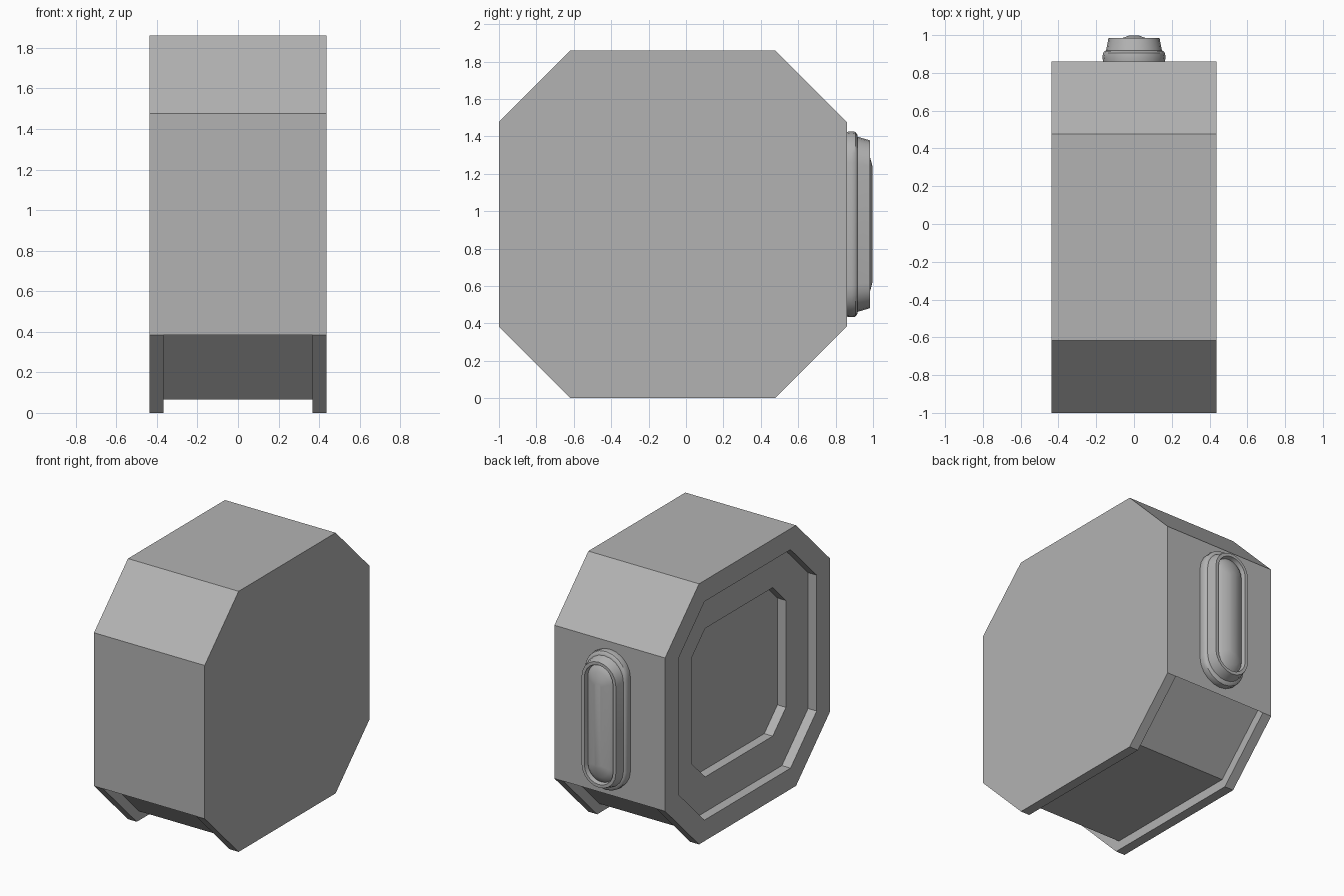
import bpy, bmesh, math

if "Cube" in bpy.data.objects:
    bpy.data.objects.remove(bpy.data.objects["Cube"])

CY, CZ = -0.07, 0.93          # centre of the octagonal side profile

# Darker grey for the whole model
grey = bpy.data.materials.new("dark_grey")
grey.diffuse_color = (0.45, 0.45, 0.45, 1)
grey.use_nodes = True
grey.node_tree.nodes["Principled BSDF"].inputs["Base Color"].default_value = grey.diffuse_color


def octagon(inset=0.0):
    a, h = 0.93 - inset, 0.547 - inset * math.tan(math.pi / 8)
    pts = [(a, -h), (a, h), (h, a), (-h, a), (-a, h), (-a, -h), (-h, -a), (h, -a)]
    return [(CY + y, CZ + z) for y, z in pts]


def ring(bm, x, pts):
    return [bm.verts.new((x, y, z)) for y, z in pts]


def bridge(bm, a, b, skip=()):
    n = len(a)
    for i in range(n):
        if i not in skip:
            j = (i + 1) % n
            bm.faces.new((a[i], a[j], b[j], b[i]))


def finish(bm, name):
    bmesh.ops.recalc_face_normals(bm, faces=bm.faces[:])
    me = bpy.data.meshes.new(name)
    bm.to_mesh(me)
    bm.free()
    me.materials.append(grey)
    ob = bpy.data.objects.new(name, me)
    bpy.context.collection.objects.link(ob)
    return ob


# Octagonal case: outer skin, then a two-step recess on the left side
bm = bmesh.new()
steps = [(0.437, 0), (0.367, 0), (-0.367, 0), (-0.437, 0),
         (-0.437, 0.15), (-0.369, 0.15), (-0.369, 0.4), (-0.302, 0.4)]
rings = [ring(bm, x, octagon(d)) for x, d in steps]
bottom = (5, 6, 7)
for k in range(len(rings) - 1):
    bridge(bm, rings[k], rings[k + 1], bottom if k == 1 else ())
bm.faces.new(rings[0])
bm.faces.new(rings[-1])

# Recessed underside between the two side flanges
depth = 0.065
c = depth * math.sqrt(0.5)
o, inner = octagon(), octagon(depth)
path = [(o[5][0] + c, o[5][1] + c), inner[6], inner[7], (o[0][0] - c, o[0][1] + c)]
outer_a, outer_b = ([r[i] for i in (5, 6, 7, 0)] for r in rings[1:3])
inner_a, inner_b = (ring(bm, x, path) for x in (0.367, -0.367))
for a, b in ((outer_a, inner_a), (inner_a, inner_b), (inner_b, outer_b)):
    bridge(bm, a, b, (3,))
for k in (0, 3):
    bm.faces.new((outer_a[k], inner_a[k], inner_b[k], outer_b[k]))

# Join the coplanar strips of the outer skin
seams = [bm.edges.get((r[i], r[i + 1])) for r in rings[1:3] for i in range(5)]
bmesh.ops.dissolve_edges(bm, edges=seams, use_verts=True)
finish(bm, "octagonal_case")


# Rounded oblong button on the back: stadium rings of (radius, y, half length)
def stadium(r, half, seg=10):
    pts = []
    for side in (0, 1):
        for i in range(seg + 1):
            t = math.pi * (side + i / seg)
            pts.append((r * math.cos(t), CZ + r * math.sin(t) + (-half if side else half)))
    return pts


profile = [(0.164, 0.86, 0.33), (0.167, 0.885, 0.33), (0.164, 0.905, 0.33),
           (0.155, 0.916, 0.325), (0.148, 0.918, 0.32), (0.135, 0.985, 0.313),
           (0.113, 0.985, 0.313), (0.106, 0.955, 0.313), (0.095, 0.967, 0.308),
           (0.075, 0.98, 0.3), (0.05, 0.989, 0.29), (0.025, 0.998, 0.28)]
bm = bmesh.new()
loops = [[bm.verts.new((x, y, z)) for x, z in stadium(r, h)] for r, y, h in profile]
for a, b in zip(loops, loops[1:]):
    bridge(bm, a, b)
bm.faces.new(loops[0])
bm.faces.new(loops[-1])
button = finish(bm, "back_button")
bpy.context.view_layer.objects.active = button
button.select_set(True)
bpy.ops.object.shade_smooth_by_angle(angle=math.radians(35))
